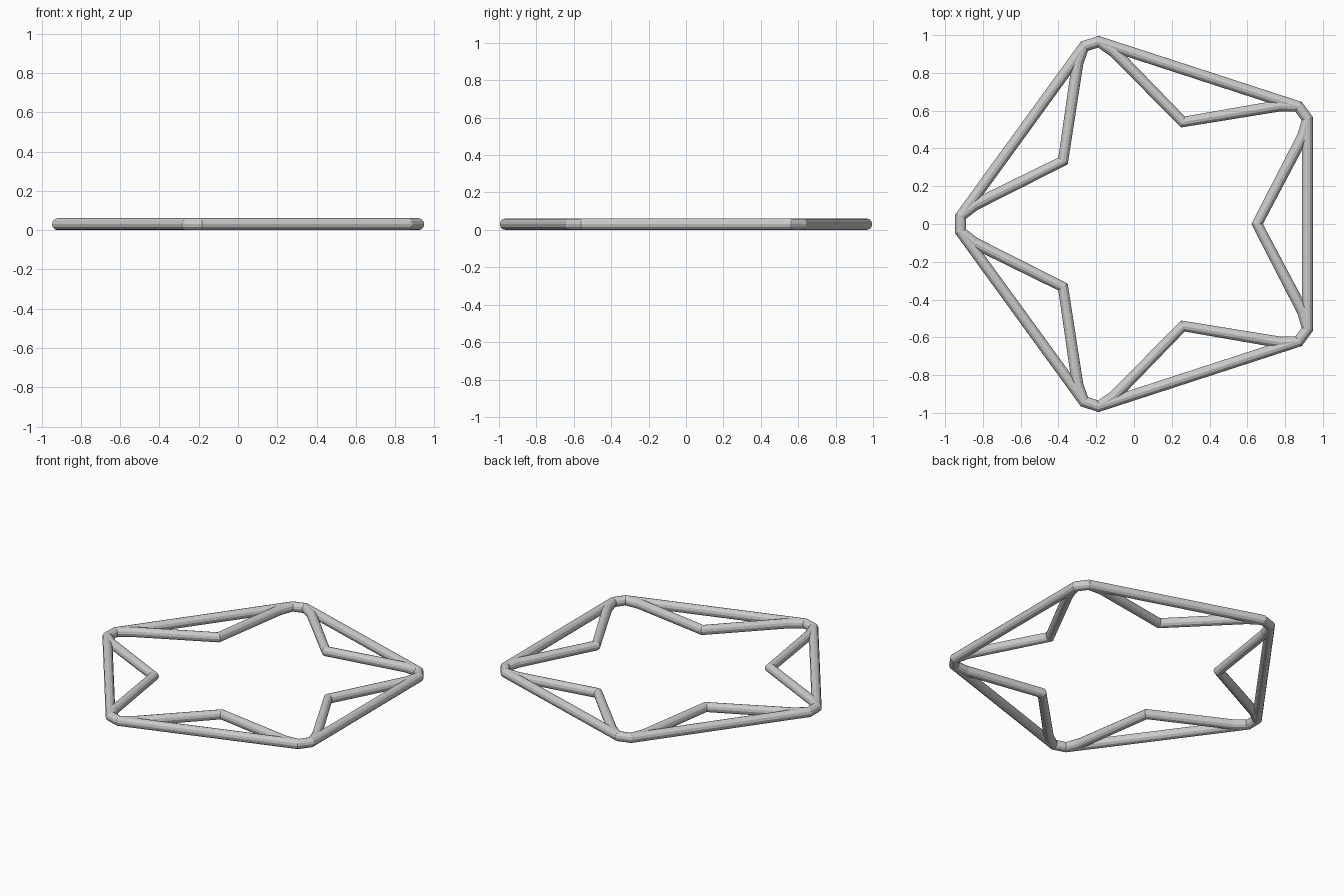
import bpy
from math import cos, sin, tan, radians

if "Cube" in bpy.data.objects:
    bpy.data.objects.remove(bpy.data.objects["Cube"])

TUBE = 0.0305            # tube radius
TIP, HALF = 1.002, 0.04  # clipped tip distance and half width
APOTHEM = (TIP + HALF * tan(radians(36))) * cos(radians(36))
CX = (TIP - APOTHEM) / 2  # shift that centres the pentagon on x


def place(u, v, angle):
    # point u along a tip direction and v sideways from it
    a = radians(angle)
    return (CX + u * cos(a) - v * sin(a), u * sin(a) + v * cos(a), TUBE)


def tube_loop(name, pattern):
    # closed round tube repeating one tip pattern five times
    pts = [place(u, v, 36 + 72 * k) for k in range(5) for u, v in pattern]
    cu = bpy.data.curves.new(name, 'CURVE')
    cu.dimensions = '3D'
    cu.twist_mode = 'Z_UP'
    cu.bevel_depth = TUBE
    cu.bevel_resolution = 4
    sp = cu.splines.new('POLY')
    sp.points.add(len(pts) - 1)
    for p, co in zip(sp.points, pts):
        p.co = (*co, 1)
    sp.use_cyclic_u = True
    sp.use_smooth = False
    ob = bpy.data.objects.new(name, cu)
    bpy.context.collection.objects.link(ob)
    return ob


# outer pentagon with clipped corners
tube_loop("pentagon_rim", [(TIP, -HALF), (TIP, HALF)])

# inner star whose points bend into the rim corners
R_IN = 0.568
valley = (R_IN * cos(radians(36)), R_IN * sin(radians(36)))
tube_loop("inner_star", [(0.929, -0.1), (TIP, -HALF), (TIP, HALF),
                         (0.929, 0.1), valley])
